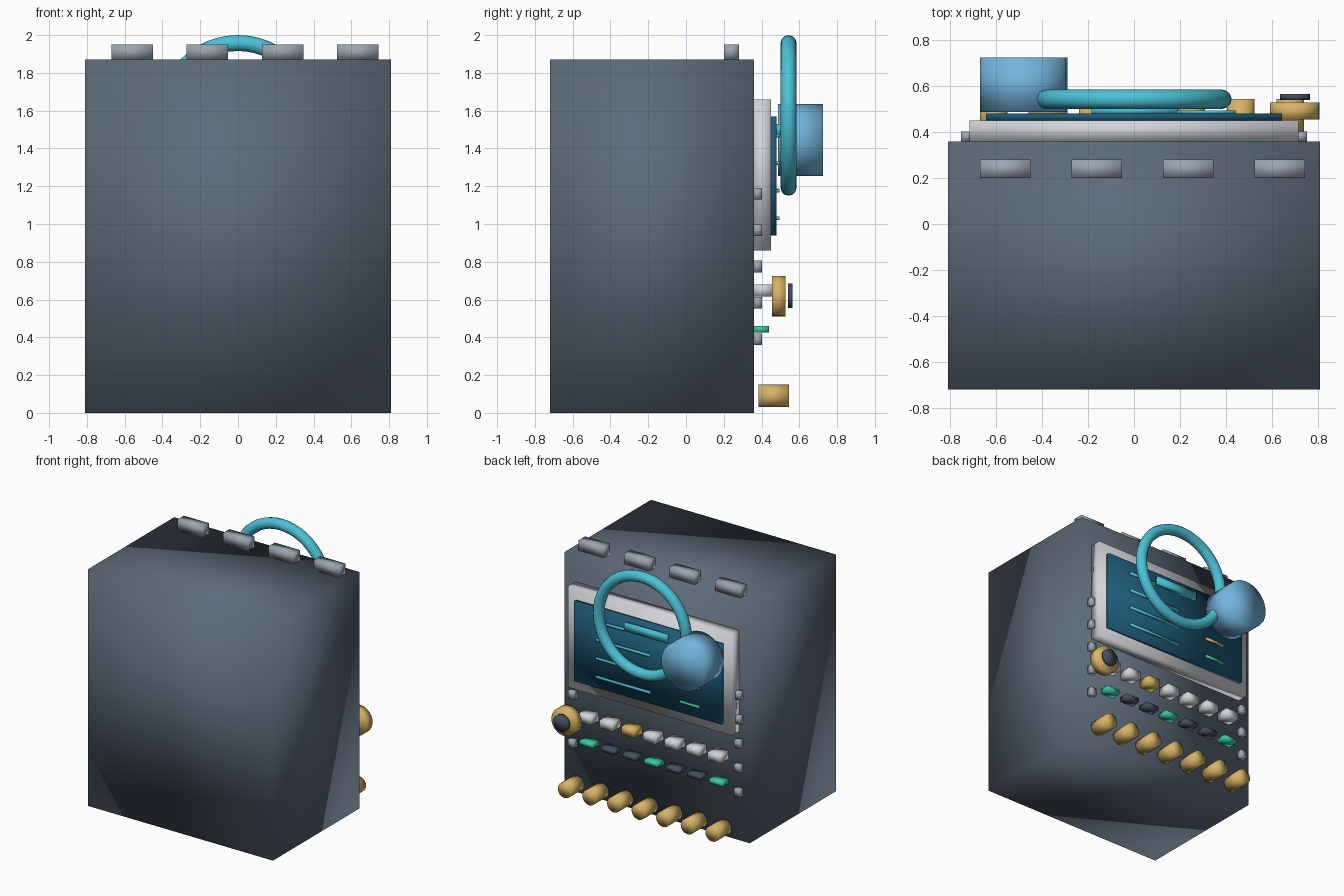
import bpy, math
from mathutils import Matrix

if "Cube" in bpy.data.objects:
    bpy.data.objects.remove(bpy.data.objects["Cube"], do_unlink=True)


def material(name, r, g, b):
    m = bpy.data.materials.new(name)
    m.use_nodes = True
    m.diffuse_color = (r, g, b, 1)
    m.node_tree.nodes["Principled BSDF"].inputs["Base Color"].default_value = (r, g, b, 1)
    return m


slate = material("slate", .11, .145, .19)
grey = material("steel grey", .33, .38, .43)
pale = material("pale grey", .65, .66, .68)
navy = material("screen blue", .012, .10, .18)
cyan = material("cyan", .07, .54, .68)
blue = material("sky blue", .17, .46, .72)
gold = material("gold", .68, .45, .13)
green = material("green", .04, .58, .35)
dark = material("dark slate", .06, .08, .115)


def finish(name, mat):
    ob = bpy.context.object
    ob.name = name
    ob.data.materials.append(mat)
    bpy.ops.object.shade_smooth()  # soft normals, even across box corners
    return ob


def box(name, mat, x, y, z):
    """Box from (low, high) pairs on each axis."""
    bpy.ops.mesh.primitive_cube_add(size=1)
    mid = [(a + b) / 2 for a, b in (x, y, z)]
    size = [b - a for a, b in (x, y, z)]
    bpy.context.object.data.transform(
        Matrix.Translation(mid) @ Matrix.Diagonal((*size, 1)))
    return finish(name, mat)


def disc(name, mat, x, z, radius, y, sides=24):
    """Cylinder lying along y."""
    bpy.ops.mesh.primitive_cylinder_add(
        vertices=sides, radius=radius, depth=y[1] - y[0],
        location=(x, sum(y) / 2, z), rotation=(math.pi / 2, 0, 0))
    return finish(name, mat)


def span(mid, size):
    return mid - size / 2, mid + size / 2


# Cabinet and top blocks
box("cabinet", slate, (-.81, .81), (-.72, .36), (0, 1.87))
for i in range(4):
    box("top_block", grey, span(-.56 + i * .398, .22), (.20, .28), (1.87, 1.95))

# Screen
box("screen_frame", pale, (-.715, .715), (.36, .45), (.86, 1.66))
box("screen", navy, (-.645, .645), (.45, .48), (.94, 1.57))
box("screen_title_bar", cyan, (-.185, .19), (.48, .505), (1.47, 1.53))
for i, end in enumerate((-.03, -.03, -.03, .2)):
    box("screen_line", cyan, (end, .445), (.48, .495), span(1.03 + i * .146, .018))
for mat, z in ((green, 1.03), (gold, 1.18)):
    box("screen_mark", mat, (-.46, -.29), (.48, .495), span(z, .018))

# Hoop and drum in front of the screen
bpy.ops.mesh.primitive_torus_add(
    major_radius=.383, minor_radius=.042, major_segments=48, minor_segments=12,
    location=(0, .543, 1.575), rotation=(math.pi / 2, 0, 0))
finish("hoop", cyan)
disc("drum", blue, -.48, 1.445, .19, (.487, .725))

# Two rows of buttons
keys = [-.567 + i * .189 for i in range(7)]
for i, x in enumerate(keys):
    box("upper_button", gold if i == 4 else pale, span(x, .11), (.36, .46), (.617, .68))
    box("lower_button", dark if i % 3 else green, span(x, .115), (.36, .44), (.425, .46))

# Dial with cap
disc("dial", gold, .70, .618, .108, (.455, .528))
disc("dial_cap", dark, .70, .62, .065, (.54, .565))

# Bottom row of plugs
for i in range(7):
    disc("plug", gold, -.61 + i * .215, .09, .06, (.385, .545), 16)

# Studs down both edges
for side in (-1, 1):
    for i in range(5):
        box("stud", grey, span(side * .727, .05), (.36, .402), span(.39 + i * .1925, .062))
